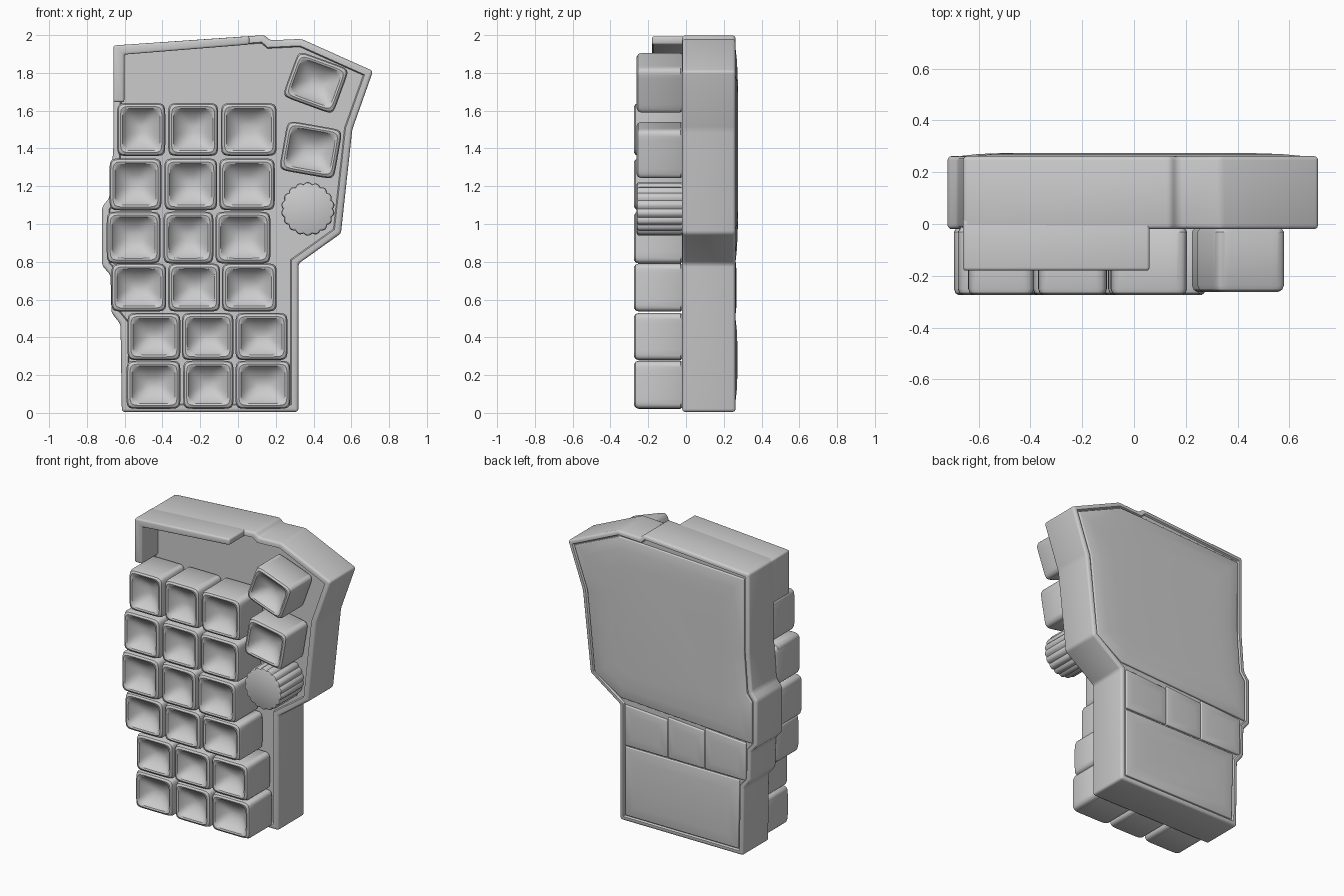
import bpy, bmesh, math
from math import sin, cos, pi, radians

if "Cube" in bpy.data.objects:
    bpy.data.objects.remove(bpy.data.objects["Cube"])


def finish(bm, name, loc=(0, 0, 0), angle=0):
    bmesh.ops.recalc_face_normals(bm, faces=bm.faces[:])
    me = bpy.data.meshes.new(name)
    bm.to_mesh(me)
    bm.free()
    ob = bpy.data.objects.new(name, me)
    bpy.context.collection.objects.link(ob)
    ob.location = loc
    ob.rotation_euler = (0, radians(angle), 0)
    return ob


def prism(name, outline, y0, y1, bevel, insets=()):
    """Extrude an x-z outline along y, round its edges, then step the end faces.
    insets: (side, thickness, depth), side -1 = front, 1 = back."""
    bm = bmesh.new()
    n = len(outline)
    a = [bm.verts.new((x, y0, z)) for x, z in outline]
    b = [bm.verts.new((x, y1, z)) for x, z in outline]
    bm.faces.new(a)
    bm.faces.new(b[::-1])
    for i in range(n):
        j = (i + 1) % n
        bm.faces.new((a[j], a[i], b[i], b[j]))
    bmesh.ops.recalc_face_normals(bm, faces=bm.faces[:])
    bmesh.ops.bevel(bm, geom=bm.edges[:], offset=bevel, segments=3,
                    profile=0.5, affect='EDGES', clamp_overlap=True)
    bm.normal_update()
    for side, thick, depth in insets:
        cap = max((f for f in bm.faces if f.normal.y * side > 0.9),
                  key=lambda f: f.calc_area())
        bmesh.ops.inset_region(bm, faces=[cap], thickness=thick, depth=depth,
                               use_even_offset=True)
        bm.normal_update()
    return finish(bm, name)


def loft(name, rings, loc, angle=0):
    """Join rings of (x, y, z) points and close both ends."""
    bm = bmesh.new()
    vs = [[bm.verts.new(p) for p in r] for r in rings]
    n = len(vs[0])
    for r, s in zip(vs, vs[1:]):
        for i in range(n):
            j = (i + 1) % n
            bm.faces.new((r[i], r[j], s[j], s[i]))
    bm.faces.new(vs[0])
    bm.faces.new(vs[-1])
    return finish(bm, name, loc, angle)


def squircle(a, b, y, p, n=40):
    pts = []
    for i in range(n):
        t = 2 * pi * (i + 0.5) / n
        c, s = cos(t), sin(t)
        pts.append((math.copysign(abs(c) ** (2 / p), c) * a, y,
                    math.copysign(abs(s) ** (2 / p), s) * b))
    return pts


def key(name, x, z, w, h, angle=0, front=-0.275):
    # inset from the full half size, y, squareness
    prof = [(.012, -.012, 9), (0, -.03, 9), (0, front + .025, 9),
            (.006, front + .008, 9), (.018, front, 8), (.028, front + .004, 6),
            (.036, front + .018, 5), (.058, front + .042, 3.5),
            (.088, front + .062, 2.6), (.115, front + .07, 2.2)]
    rings = [squircle(w / 2 - d, h / 2 - d, y, p) for d, y, p in prof]
    return loft(name, rings, (x, 0, z), angle)


# main case with a thin raised rim on the front and back
case = [(-.615, .005), (.32, .005), (.32, .79), (.545, .95), (.605, 1.50),
        (.715, 1.81), (.335, 1.98), (.17, 1.972), (.14, 2.0), (-.66, 1.945),
        (-.66, 1.40), (-.68, 1.14), (-.72, 1.09), (-.72, .78), (-.675, .73),
        (-.67, .53), (-.622, .47)]
prism("case", case, -.02, .262, .016,
      [(-1, .02, 0), (-1, .006, -.014), (1, .012, 0), (1, .006, -.012)])

# softly raised panels on the back
swell = [(1, .07, .008), (1, .1, .004)]
upper = [(-.68, .79), (.31, .84), (.51, .965), (.565, 1.51), (.665, 1.79),
         (.325, 1.94), (.15, 1.935), (-.62, 1.9), (-.62, 1.4), (-.64, 1.12),
         (-.68, 1.07)]
prism("back_panel_upper", upper, .24, .262, .006, swell)
prism("back_panel_lower", [(-.575, .045), (.28, .045), (.28, .515), (-.585, .515)],
      .24, .261, .006, swell)
for i, (l, r) in enumerate([(-.635, -.325), (-.32, -.045), (-.04, .28)]):
    prism(f"back_panel_strip_{i + 1}", [(l, .525), (r, .525), (r, .80), (l, .78)],
          .24, .264, .006, [(1, .05, .004)])

# L-shaped guard wall at the top left
prism("top_guard", [(-.66, 1.645), (-.602, 1.645), (-.602, 1.897), (.06, 1.95),
                    (.06, 1.994), (-.66, 1.945)], -.18, .02, .012)

# grid of dished keys: z centre, height, three (left, right) spans
rows = [(1.50, .28, (-.64, -.385), (-.37, -.105), (-.09, .205)),
        (1.21, .275, (-.68, -.405), (-.39, -.11), (-.10, .195)),
        (.928, .275, (-.695, -.41), (-.395, -.13), (-.12, .172)),
        (.664, .255, (-.67, -.38), (-.37, -.095), (-.085, .205)),
        (.404, .25, (-.585, -.305), (-.297, -.024), (-.013, .262)),
        (.149, .255, (-.59, -.305), (-.29, -.024), (-.013, .277))]
for r, (z, h, *spans) in enumerate(rows):
    for c, (l, rt) in enumerate(spans):
        key(f"key_row{r + 1}_col{c + 1}", (l + rt) / 2, z, rt - l, h)

# two angled thumb keys
key("thumb_key_upper", .412, 1.748, .285, .255, 20, -.262)
key("thumb_key_lower", .385, 1.392, .295, .265, 10, -.262)

# fluted knob
def knob_ring(r, y, n=144, flutes=18):
    pts = []
    for i in range(n):
        t = 2 * pi * i / n
        q = r * (.93 + .07 * abs(sin(flutes * t / 2)))
        pts.append((q * cos(t), y, q * sin(t)))
    return pts

loft("knob", [knob_ring(r, y) for r, y in
              [(.132, 0), (.142, -.03), (.142, -.247), (.138, -.257), (.128, -.262)]],
     (.37, 0, 1.08))

# smooth shading that keeps edges sharp
for ob in bpy.context.scene.objects:
    ob.select_set(True)
    bpy.context.view_layer.objects.active = ob
bpy.ops.object.shade_smooth_by_angle(angle=radians(35))
